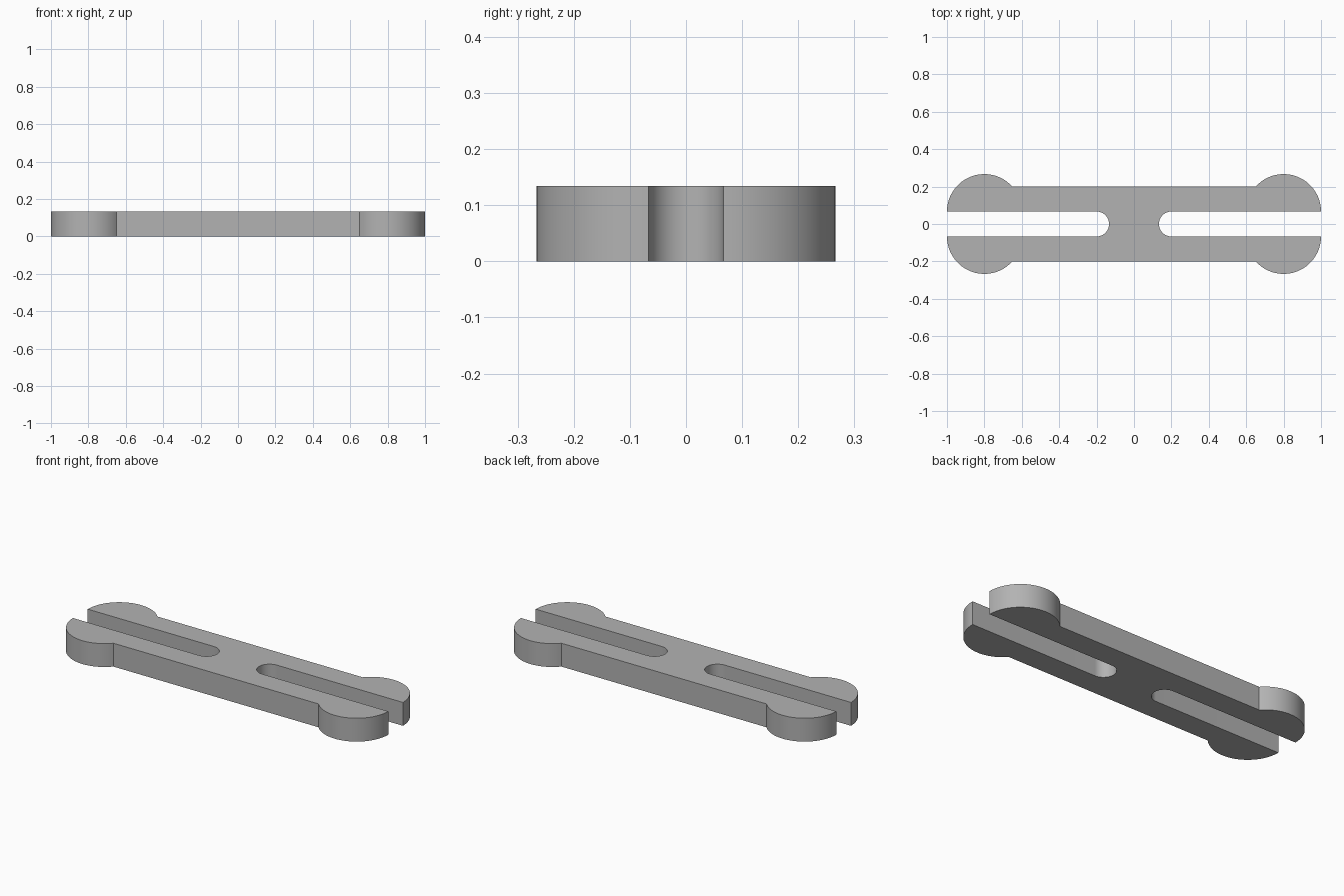
import bpy
import bmesh
from math import sin, cos, pi, asin, radians

cube = bpy.data.objects.get("Cube")
if cube:
    bpy.data.objects.remove(cube, do_unlink=True)

THICK = 0.134       # plate thickness
BAR = 0.2           # half width of the bar
SLOT = 0.0667       # half width of each slot, also its end radius
LOBE = 0.2          # radius of the rounded end lobes
SLOT_X, LOBE_X = 0.2, 0.8


def arc(cx, cy, r, start, end, steps):
    angles = [start + (end - start) * i / steps for i in range(steps + 1)]
    return [(cx + r * cos(a), cy + r * sin(a)) for a in angles]


# One quarter of the outline: slot end, slot wall, lobe up to the bar edge
meet = pi - asin((BAR - SLOT) / LOBE)
quarter = arc(SLOT_X, 0, SLOT, pi, pi / 2, 16) + arc(LOBE_X, SLOT, LOBE, 0, meet, 40)

# Reflect the quarter into the whole outline, sharing the slot tips
outline = list(quarter)
outline += [(-x, y) for x, y in reversed(quarter)]
outline += [(-x, -y) for x, y in quarter[1:]]
outline += [(x, -y) for x, y in reversed(quarter[1:])]

# Extrude the outline into the plate
bm = bmesh.new()
base = bm.faces.new([bm.verts.new((x, y, 0)) for x, y in outline])
top = bmesh.ops.extrude_face_region(bm, geom=[base], use_keep_orig=True)["geom"]
bmesh.ops.translate(bm, vec=(0, 0, THICK),
                    verts=[g for g in top if isinstance(g, bmesh.types.BMVert)])
bmesh.ops.recalc_face_normals(bm, faces=bm.faces[:])
mesh = bpy.data.meshes.new("slotted_plate")
bm.to_mesh(mesh)
bm.free()

plate = bpy.data.objects.new("slotted_plate", mesh)
bpy.context.collection.objects.link(plate)

# Plain grey finish
grey = bpy.data.materials.new("plain_grey")
grey.use_nodes = True
colour = (0.45, 0.45, 0.45, 1)
grey.diffuse_color = colour
grey.node_tree.nodes["Principled BSDF"].inputs["Base Color"].default_value = colour
mesh.materials.append(grey)

# Smooth curved walls, crisp rims
bpy.ops.object.select_all(action="DESELECT")
plate.select_set(True)
bpy.context.view_layer.objects.active = plate
bpy.ops.object.shade_smooth_by_angle(angle=radians(25))
